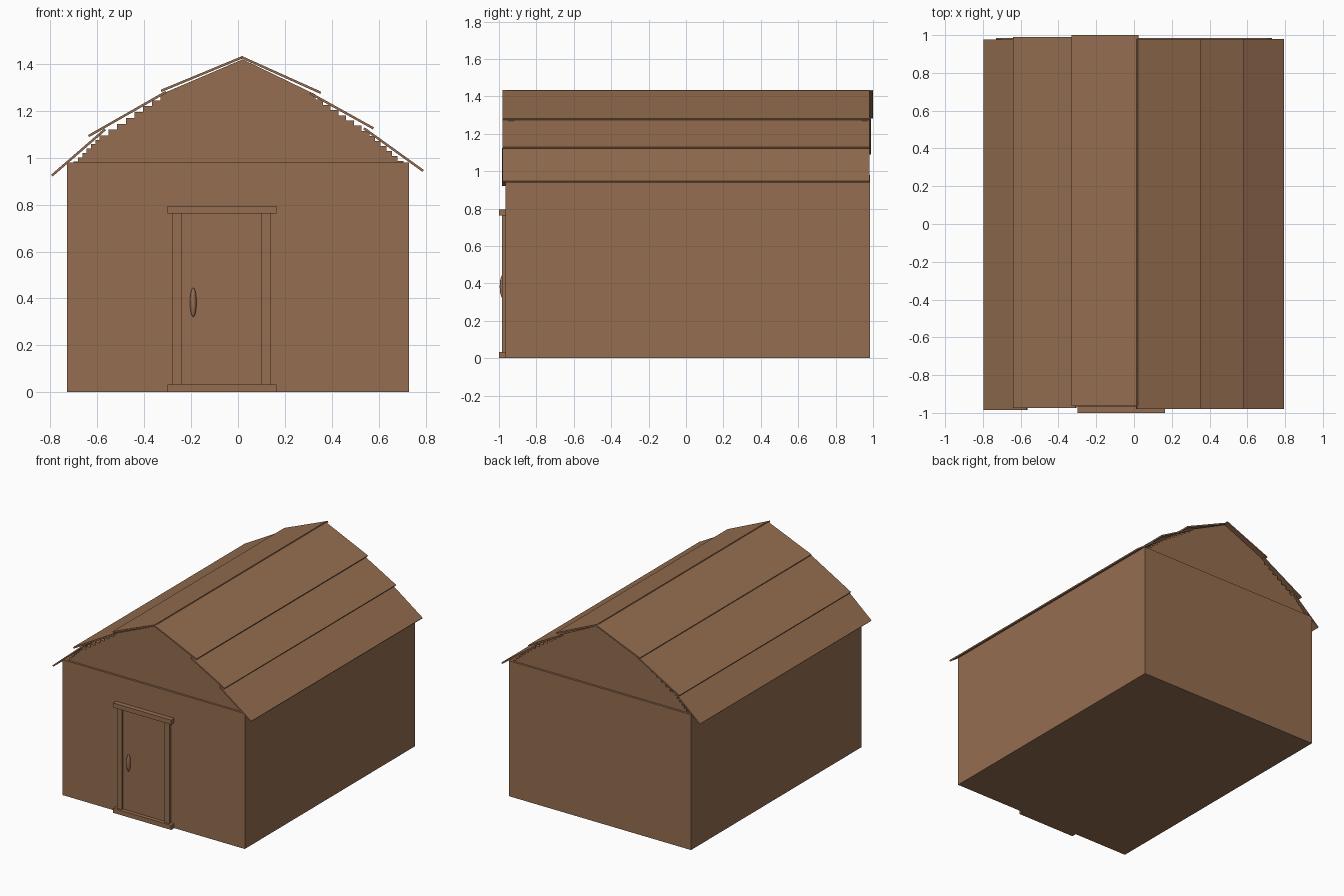
import bpy, bmesh, math

if "Cube" in bpy.data.objects:
    bpy.data.objects.remove(bpy.data.objects["Cube"])

wood = bpy.data.materials.new("brown wood")
wood.diffuse_color = (0.30, 0.155, 0.08, 1)
wood.use_nodes = True
wood.node_tree.nodes["Principled BSDF"].inputs["Base Color"].default_value = wood.diffuse_color


def prism(name, profile, y0, y1):
    """Extrude an (x, z) outline along y."""
    bm = bmesh.new()
    face = bm.faces.new([bm.verts.new((x, y0, z)) for x, z in profile])
    ext = bmesh.ops.extrude_face_region(bm, geom=[face])
    for v in ext["geom"]:
        if isinstance(v, bmesh.types.BMVert):
            v.co.y = y1
    bmesh.ops.recalc_face_normals(bm, faces=bm.faces)
    me = bpy.data.meshes.new(name)
    bm.to_mesh(me)
    bm.free()
    ob = bpy.data.objects.new(name, me)
    me.materials.append(wood)
    bpy.context.collection.objects.link(ob)
    return ob


def box(name, x0, x1, y0, y1, z0, z1):
    return prism(name, [(x0, z0), (x1, z0), (x1, z1), (x0, z1)], y0, y1)


def plank(name, low, high, y0, y1, t=0.01):
    """Thin roof board between two (x, z) points on its upper surface."""
    dx, dz = high[0] - low[0], high[1] - low[1]
    s = t / math.hypot(dx, dz) * (1 if dx > 0 else -1)
    nx, nz = dz * s, -dx * s
    return prism(name, [low, high, (high[0] + nx, high[1] + nz),
                        (low[0] + nx, low[1] + nz)], y0, y1)


def steps(points, n):
    """Sawn, stepped edge following a chain of points upwards."""
    out = []
    for (x0, z0), (x1, z1) in zip(points, points[1:]):
        for i in range(n):
            a, b = i / n, (i + 1) / n
            xa, xb = x0 + (x1 - x0) * a, x0 + (x1 - x0) * b
            za = z0 + (z1 - z0) * a
            out += [(xa, za), (xb, za)]
    return out + [points[-1]]


# walls
box("walls", -0.73, 0.73, -0.965, 0.985, 0, 0.98)

# gable ends with roughly sawn edges
right = steps([(0.73, 0.965), (0.56, 1.115), (0.33, 1.27)], 7)
left = steps([(-0.72, 0.965), (-0.59, 1.095), (-0.33, 1.27)], 7)
outline = right + [(0.02, 1.42)] + left[::-1]
prism("front_gable", outline, -0.95, -0.92)
prism("back_gable", outline, 0.94, 0.97)

# overlapping roof boards
plank("roof_left_low", (-0.797, 0.928), (-0.57, 1.125), -0.985, 0.977)
plank("roof_left_mid", (-0.64, 1.097), (-0.31, 1.285), -0.973, 0.99)
plank("roof_left_top", (-0.33, 1.29), (0.02, 1.435), -0.963, 1.0)
plank("roof_right_low", (0.793, 0.948), (0.54, 1.13), -0.98, 0.98)
plank("roof_right_mid", (0.58, 1.13), (0.31, 1.28), -0.98, 0.98)
plank("roof_right_top", (0.355, 1.282), (0.015, 1.435), -0.98, 0.98)

# door and frame
box("door", -0.24, 0.10, -0.972, -0.955, 0.03, 0.765)
for side, x in (("left", -0.28), ("right", 0.10)):
    box(side + "_door_post", x, x + 0.04, -0.985, -0.955, 0.03, 0.765)
box("door_lintel", -0.30, 0.165, -1.0, -0.955, 0.762, 0.795)
box("door_sill", -0.30, 0.165, -1.0, -0.955, 0, 0.033)

# handle
bpy.ops.mesh.primitive_uv_sphere_add(segments=16, ring_count=10, radius=1,
                                     location=(-0.191, -0.98, 0.383))
handle = bpy.context.object
handle.name = "door_handle"
handle.scale = (0.014, 0.016, 0.062)
handle.data.materials.append(wood)
bpy.ops.object.shade_smooth_by_angle()
